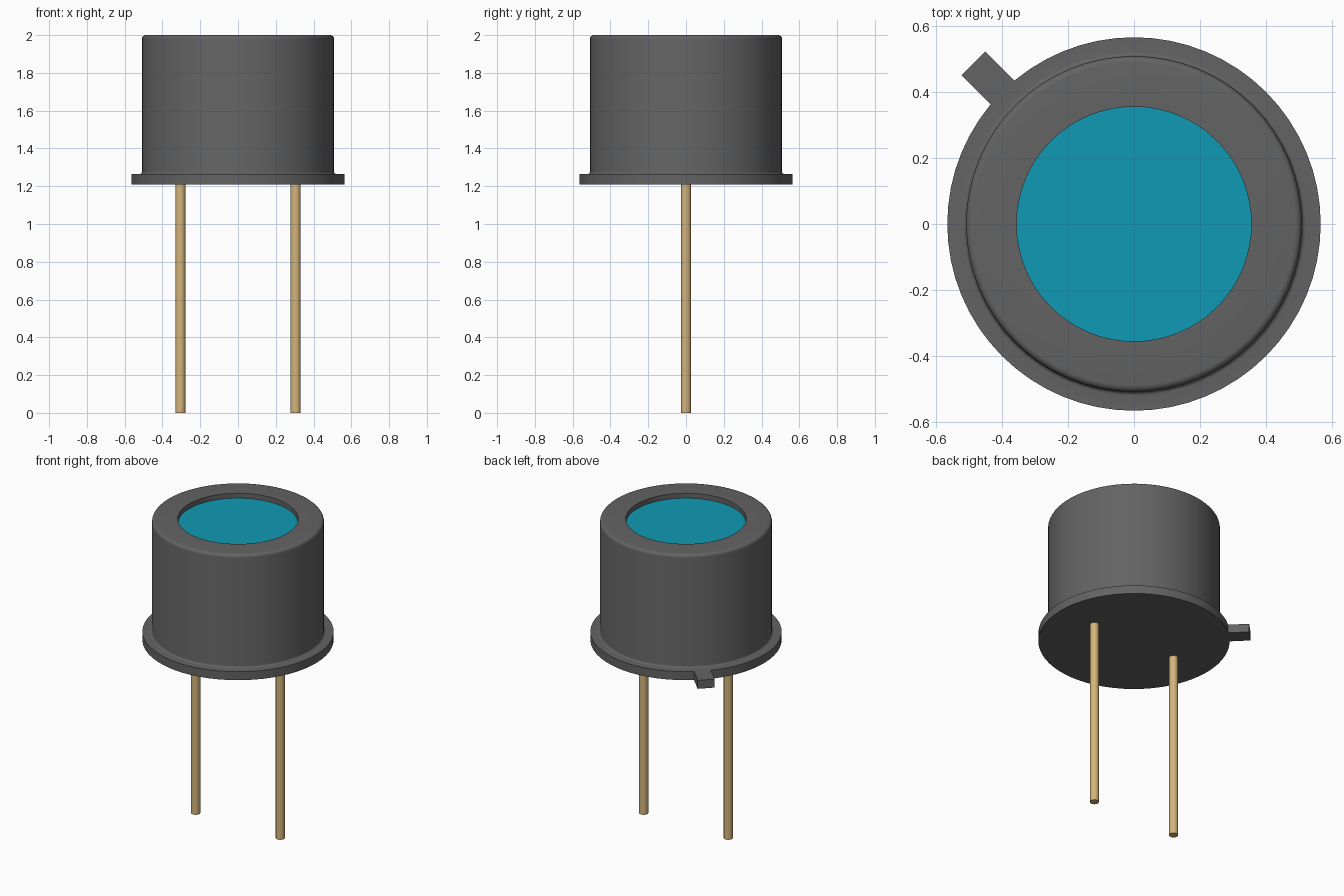
import bpy, bmesh, math
from mathutils import Matrix, Vector

if "Cube" in bpy.data.objects:
    bpy.data.objects.remove(bpy.data.objects["Cube"], do_unlink=True)


def make_material(name, rgb):
    mat = bpy.data.materials.new(name)
    mat.use_nodes = True
    mat.diffuse_color = (*rgb, 1)
    bsdf = mat.node_tree.nodes["Principled BSDF"]
    bsdf.inputs["Base Color"].default_value = (*rgb, 1)
    bsdf.inputs["Roughness"].default_value = 0.6
    return mat


grey = make_material("dark grey metal", (0.125, 0.125, 0.125))
gold = make_material("pale gold", (0.66, 0.46, 0.20))
blue = make_material("teal glass", (0.005, 0.32, 0.46))


def finish(name, bm, mat):
    bmesh.ops.recalc_face_normals(bm, faces=bm.faces)
    mesh = bpy.data.meshes.new(name)
    bm.to_mesh(mesh)
    bm.free()
    mesh.materials.append(mat)
    obj = bpy.data.objects.new(name, mesh)
    bpy.context.collection.objects.link(obj)
    bpy.ops.object.select_all(action="DESELECT")
    obj.select_set(True)
    bpy.context.view_layer.objects.active = obj
    bpy.ops.object.shade_smooth_by_angle(angle=math.radians(35))
    return obj


def arc(cx, cz, r, start, end, steps=5):
    """Points of a fillet arc, angles in degrees."""
    angles = [math.radians(start + (end - start) * i / steps) for i in range(steps + 1)]
    return [(cx + r * math.cos(a), cz + r * math.sin(a)) for a in angles]


def lathe(name, profile, mat, steps=64):
    bm = bmesh.new()
    verts = [bm.verts.new((r, 0, z)) for r, z in profile]
    edges = [bm.edges.new(pair) for pair in zip(verts, verts[1:])]
    bmesh.ops.spin(bm, geom=verts + edges, cent=(0, 0, 0), axis=(0, 0, 1),
                   angle=math.tau, steps=steps, use_duplicate=False)
    bmesh.ops.remove_doubles(bm, verts=bm.verts, dist=0.0001)
    return finish(name, bm, mat)


def cylinder(name, radius, z0, z1, x, sides, mat):
    bm = bmesh.new()
    bmesh.ops.create_cone(bm, cap_ends=True, segments=sides, radius1=radius, radius2=radius,
                          depth=z1 - z0, matrix=Matrix.Translation((x, 0, (z0 + z1) / 2)))
    return finish(name, bm, mat)


BASE, FLANGE_TOP, TOP, GLASS = 1.21, 1.265, 2.0, 1.968
FLANGE_R, CAN_R, OPENING_R, FILLET = 0.565, 0.508, 0.355, 0.02

# Housing: flange, filleted can and recessed opening
profile = [(0, BASE), (FLANGE_R, BASE), (FLANGE_R, FLANGE_TOP)]
profile += arc(CAN_R + 0.012, FLANGE_TOP + 0.012, 0.012, 270, 180)
profile += arc(CAN_R - FILLET, TOP - FILLET, FILLET, 0, 90)
profile += [(OPENING_R, TOP), (OPENING_R, GLASS - 0.02)]
lathe("housing", profile, grey)

# Window set into the opening
cylinder("glass_window", OPENING_R, GLASS - 0.02, GLASS, 0, 64, blue)

# Locating tab on the flange, pointing back and to the side
bm = bmesh.new()
inner, outer, width = 0.53, 0.687, 0.102
placement = (Matrix.Rotation(math.radians(135), 4, "Z")
             @ Matrix.Translation(((inner + outer) / 2, 0, (BASE + FLANGE_TOP) / 2))
             @ Matrix.Diagonal(Vector((outer - inner, width, FLANGE_TOP - BASE, 1))))
bmesh.ops.create_cube(bm, size=1, matrix=placement)
finish("locating_tab", bm, grey)

# Two lead pins
for side, x in (("left", 0.305), ("right", -0.305)):
    cylinder(side + "_pin", 0.027, 0, BASE + 0.01, x, 24, gold)
